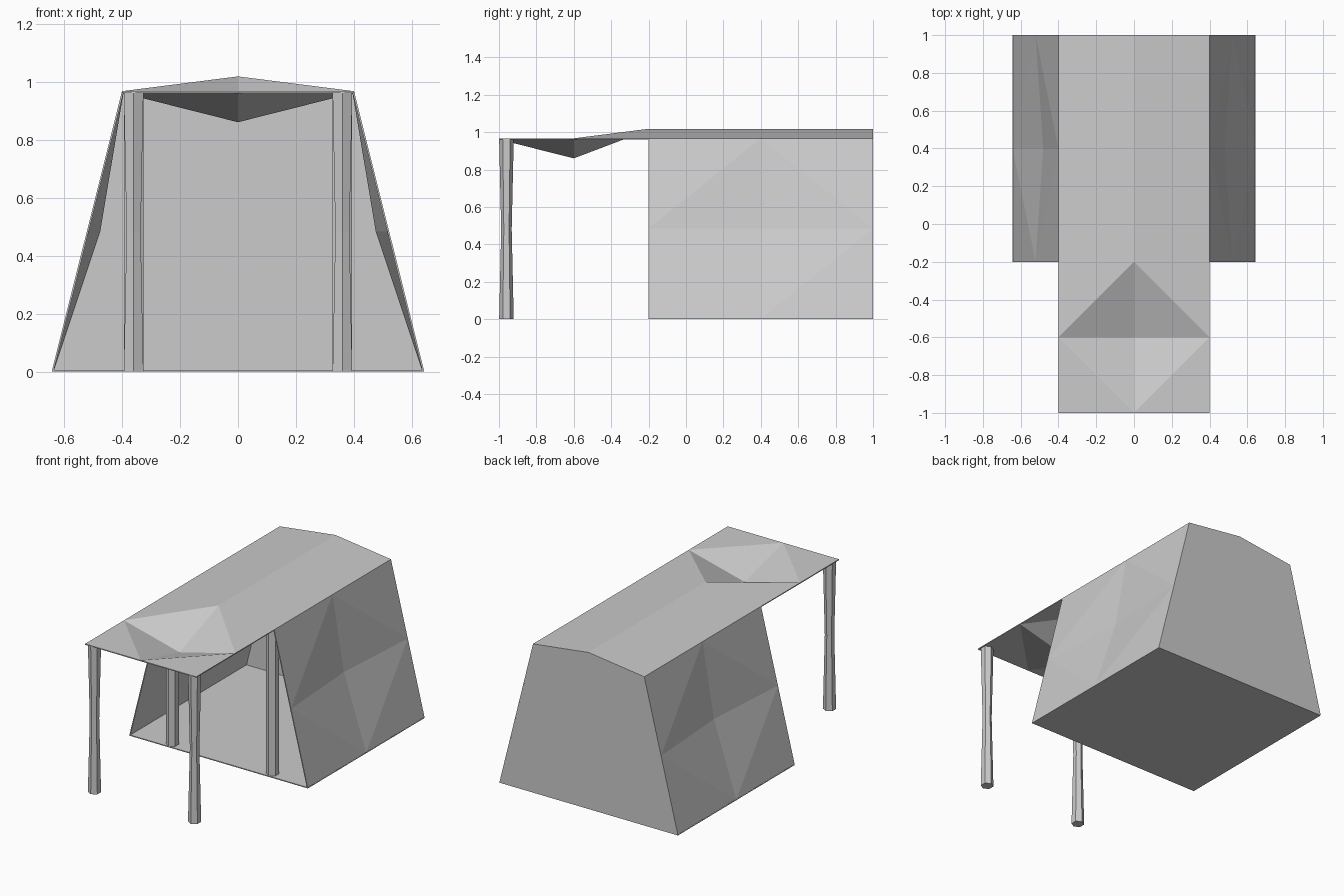
import bpy, bmesh, math
from mathutils import Vector

if "Cube" in bpy.data.objects:
    bpy.data.objects.remove(bpy.data.objects["Cube"])

THICK = 0.006
FLOOR_W, EAVE_W = 0.642, 0.40      # half widths
EAVE_Z, RIDGE_Z = 0.967, 1.018
FRONT_Y, BACK_Y, AWNING_Y = -0.2, 1.0, -1.0


def sheet(name, verts, faces, outward, mirror=False):
    """Thin cloth sheet thickened away from its outward side."""
    bm = bmesh.new()
    vs = [bm.verts.new(v) for v in verts]
    for f in faces:
        bm.faces.new([vs[i] for i in f])
    bm.normal_update()
    for f in bm.faces:
        if f.normal.dot(Vector(outward)) < 0:
            f.normal_flip()
    me = bpy.data.meshes.new(name)
    bm.to_mesh(me)
    bm.free()
    ob = bpy.data.objects.new(name, me)
    bpy.context.collection.objects.link(ob)
    sol = ob.modifiers.new("thickness", 'SOLIDIFY')
    sol.thickness, sol.offset = THICK, -1
    if mirror:
        ob.modifiers.new("mirror", 'MIRROR')
    return ob


# 3x3 grid split so the diagonals join the edge midpoints
SAG_FACES = [f for a, b, c in ((0, 1, 3), (2, 1, 5), (6, 3, 7), (8, 5, 7))
             for f in ((a, b, c), (b, 4, c))]

# floor, back wall and pitched roof
sheet("floor", [(-FLOOR_W, FRONT_Y, 0), (FLOOR_W, FRONT_Y, 0),
                (FLOOR_W, BACK_Y, 0), (-FLOOR_W, BACK_Y, 0)],
      [(0, 1, 2, 3)], (0, 0, -1))
sheet("back_wall", [(-FLOOR_W, BACK_Y, 0), (FLOOR_W, BACK_Y, 0), (EAVE_W, BACK_Y, EAVE_Z),
                    (0, BACK_Y, RIDGE_Z), (-EAVE_W, BACK_Y, EAVE_Z)],
      [(0, 1, 2, 3, 4)], (0, 1, 0))
section = [(-EAVE_W, EAVE_Z), (0, RIDGE_Z), (EAVE_W, EAVE_Z)]
sheet("roof", [(x, y, z) for y in (FRONT_Y, BACK_Y) for x, z in section],
      [(0, 1, 4, 3), (1, 2, 5, 4)], (0, 0, 1))

# side walls sagging inward at the centre
wall = []
for i, t in enumerate((0, 0.5, 1)):
    for j, y in enumerate((FRONT_Y, (FRONT_Y + BACK_Y) / 2, BACK_Y)):
        x = FLOOR_W + (EAVE_W - FLOOR_W) * t
        if i == 1 and j == 1:
            x -= 0.04
        wall.append((x, y, 0.002 + (EAVE_Z - 0.002) * t))
sheet("side_walls", wall, SAG_FACES, (1, 0, 0), mirror=True)

# awning with a sagging centre
heights = [EAVE_Z, EAVE_Z, EAVE_Z, EAVE_Z, 0.866, EAVE_Z, EAVE_Z, RIDGE_Z, EAVE_Z]
awning = [((k % 3 - 1) * EAVE_W, AWNING_Y + (k // 3) * 0.4, heights[k]) for k in range(9)]
sheet("awning", awning, SAG_FACES, (0, 0, 1))


def poles(name, y, height, waist):
    """Pair of six-sided poles, mirrored across the centre."""
    bm = bmesh.new()
    rings = []
    for z, r in ((0, 0.039), (height / 2, 0.039 * waist), (height, 0.039)):
        rings.append([bm.verts.new((0.36 + r * math.sin(a), y - r * math.cos(a), z))
                      for a in (k * math.pi / 3 for k in range(6))])
    for lo, hi in zip(rings, rings[1:]):
        for k in range(6):
            n = (k + 1) % 6
            bm.faces.new((lo[k], lo[n], hi[n], hi[k]))
    bm.faces.new(rings[0][::-1])
    bm.faces.new(rings[-1])
    me = bpy.data.meshes.new(name)
    bm.to_mesh(me)
    bm.free()
    ob = bpy.data.objects.new(name, me)
    bpy.context.collection.objects.link(ob)
    ob.modifiers.new("mirror", 'MIRROR')


# waisted awning poles and straight doorway poles
poles("awning_poles", -0.96, EAVE_Z - 0.006, 0.72)
poles("doorway_poles", -0.16, EAVE_Z - 0.004, 1.0)
